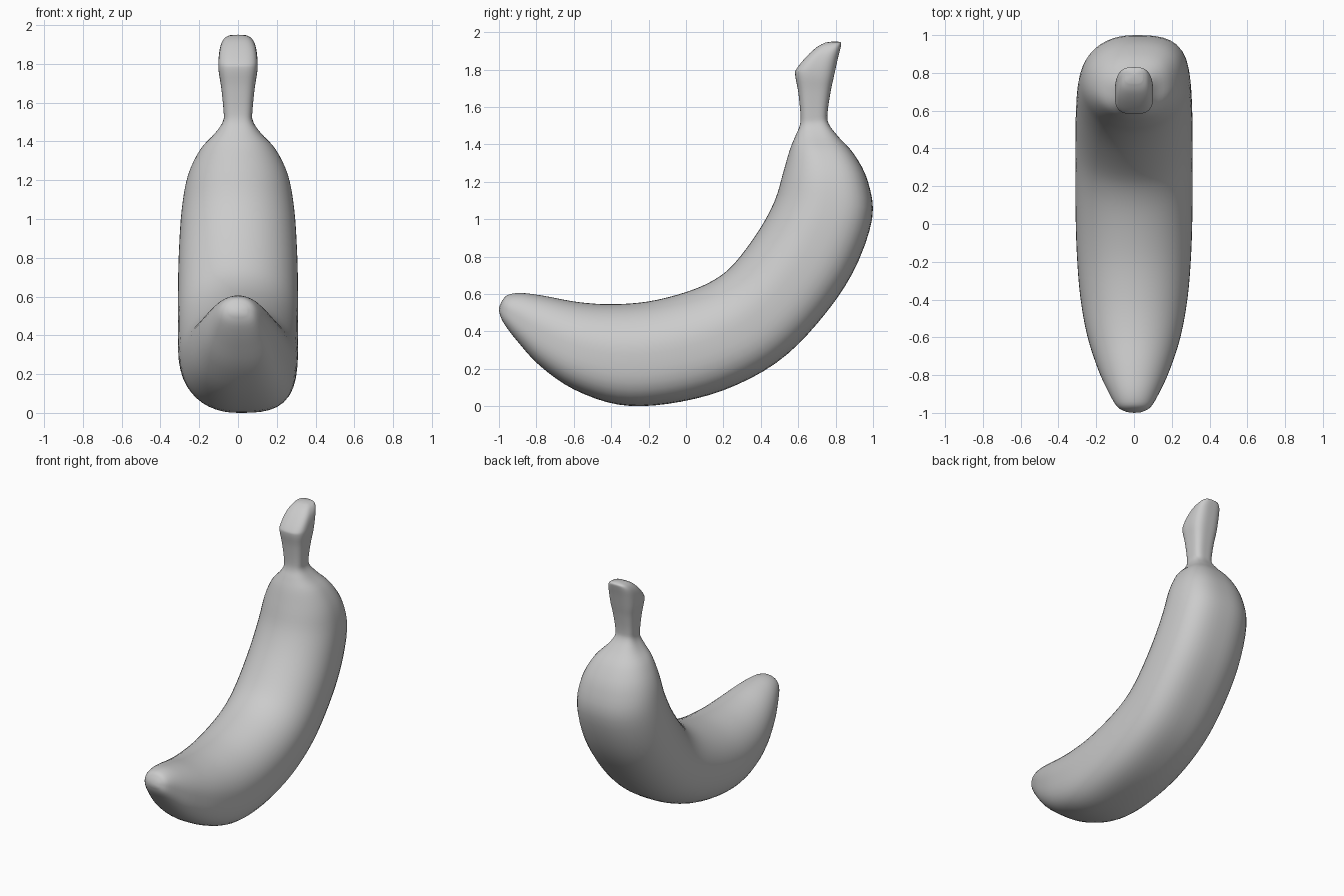
import bpy, bmesh, math
from mathutils import Vector

# Sections from blossom tip to stem: inner y,z, outer y,z, half width, stem squareness
SECTIONS = [
    (-0.985, 0.56, -0.998, 0.50, 0.045, 0),
    (-0.955, 0.594, -0.975, 0.445, 0.09, 0),
    (-0.88, 0.605, -0.90, 0.345, 0.135, 0),
    (-0.76, 0.59, -0.78, 0.215, 0.19, 0),
    (-0.58, 0.557, -0.60, 0.09, 0.248, 0),
    (-0.40, 0.545, -0.36, 0.008, 0.285, 0),
    (-0.20, 0.56, -0.10, 0.012, 0.303, 0),
    (0.00, 0.61, 0.20, 0.085, 0.31, 0),
    (0.15, 0.675, 0.48, 0.23, 0.31, 0),
    (0.26, 0.765, 0.70, 0.44, 0.31, 0),
    (0.39, 0.94, 0.89, 0.71, 0.305, 0),
    (0.475, 1.10, 0.995, 1.00, 0.29, 0),
    (0.52, 1.25, 0.973, 1.20, 0.258, 0),
    (0.555, 1.37, 0.90, 1.345, 0.195, 0.1),
    (0.585, 1.445, 0.815, 1.44, 0.118, 0.4),
    (0.608, 1.50, 0.763, 1.51, 0.077, 0.8),
    (0.612, 1.56, 0.757, 1.57, 0.075, 1),
    (0.60, 1.68, 0.773, 1.68, 0.087, 1),
    (0.584, 1.77, 0.79, 1.76, 0.10, 1),
    (0.592, 1.805, 0.81, 1.85, 0.10, 1),
    (0.645, 1.87, 0.825, 1.91, 0.09, 1),
    (0.70, 1.92, 0.83, 1.938, 0.07, 1),
    (0.745, 1.944, 0.822, 1.948, 0.045, 1),
]
SIDES, STEPS = 48, 4


def spline(i, t):
    last = len(SECTIONS) - 1
    a, b, c, d = (SECTIONS[min(max(j, 0), last)] for j in range(i - 1, i + 3))
    return [0.5 * (2 * q + (r - p) * t + (2 * p - 5 * q + 4 * r - s) * t * t
                   + (3 * q - p - 3 * r + s) * t ** 3)
            for p, q, r, s in zip(a, b, c, d)]


def add_ring(bm, sec):
    iy, iz, oy, oz, w, stem = sec
    centre = Vector((0, (iy + oy) / 2, (iz + oz) / 2))
    half = Vector((0, (oy - iy) / 2, (oz - iz) / 2))
    ring = []
    for k in range(SIDES):
        a = 2 * math.pi * k / SIDES
        c, s = math.cos(a), math.sin(a)
        # rounder inside, fuller outside on the +x flank
        n = 2.05 if s < 0 else (3.1 if c > 0 else 2.15)
        n += (3.2 - n) * max(0, min(1, stem))
        r = (abs(c) ** n + abs(s) ** n) ** (-1 / n)
        ring.append(bm.verts.new(centre + Vector((w * r * c, 0, 0)) + half * (r * s)))
    return ring


def cap(bm, ring, tip):
    v = bm.verts.new(tip)
    for k in range(SIDES):
        bm.faces.new((ring[k], ring[(k + 1) % SIDES], v))


# Banana body and stem as one lofted skin
bm = bmesh.new()
rings = [add_ring(bm, spline(i, j / STEPS))
         for i in range(len(SECTIONS) - 1) for j in range(STEPS)]
rings.append(add_ring(bm, SECTIONS[-1]))
for r0, r1 in zip(rings, rings[1:]):
    for k in range(SIDES):
        m = (k + 1) % SIDES
        bm.faces.new((r0[k], r0[m], r1[m], r1[k]))
cap(bm, rings[0], (0, -1.0, 0.528))
cap(bm, rings[-1], (0, 0.785, 1.95))
bmesh.ops.recalc_face_normals(bm, faces=bm.faces[:])

mesh = bpy.data.meshes.new("banana")
bm.to_mesh(mesh)
bm.free()
banana = bpy.data.objects.new("banana", mesh)
bpy.context.collection.objects.link(banana)
for p in mesh.polygons:
    p.use_smooth = True
